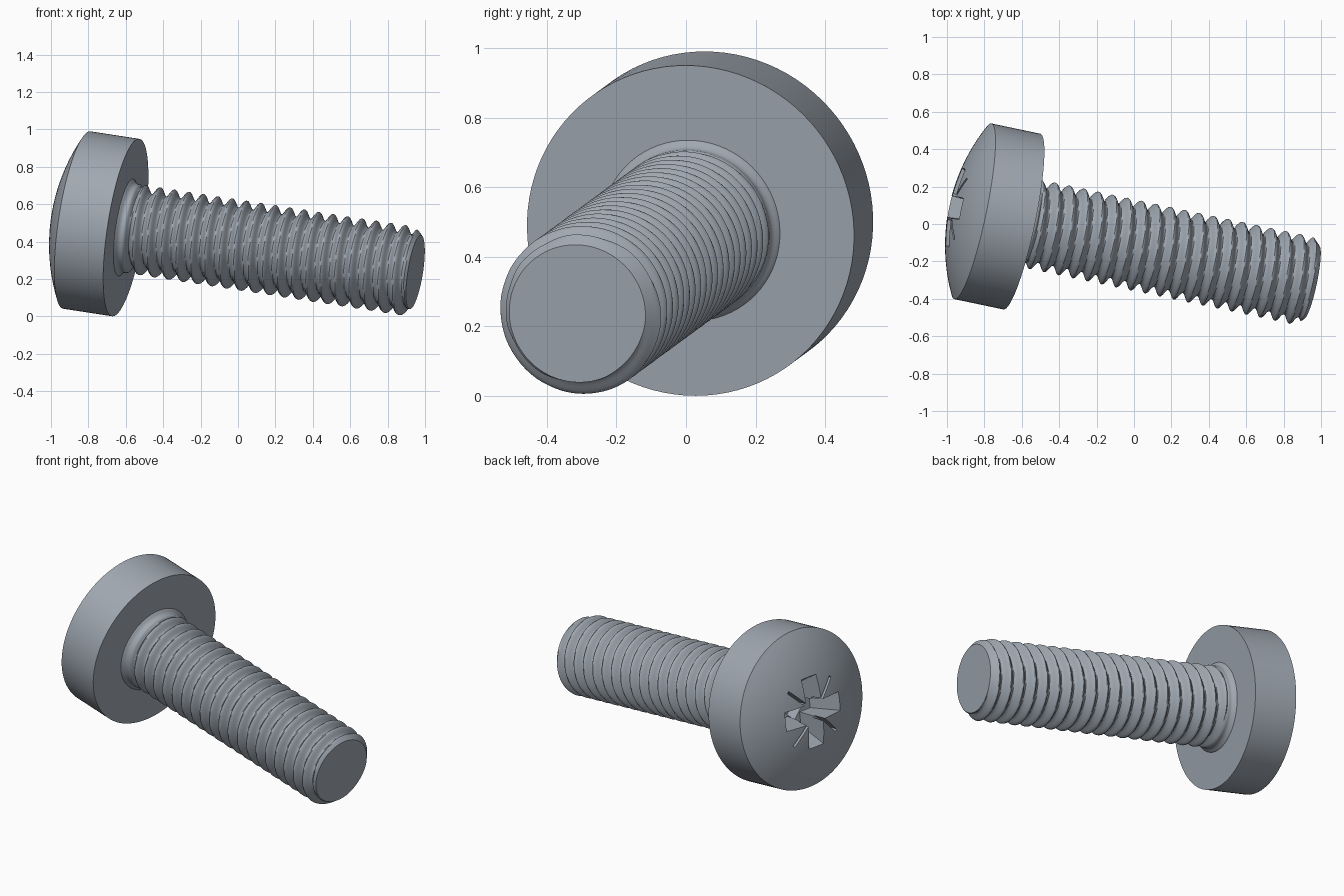
import bpy, bmesh, math
from mathutils import Matrix, Vector

cube = bpy.data.objects.get("Cube")
if cube:
    bpy.data.objects.remove(cube, do_unlink=True)

# Steel colour
steel = bpy.data.materials.new("blue_grey_steel")
steel.use_nodes = True
colour = (0.35, 0.39, 0.44, 1)
steel.diffuse_color = colour
steel.node_tree.nodes["Principled BSDF"].inputs["Base Color"].default_value = colour

# Tilted frame: local z runs from under the head to the tip
axis = Vector((1, -0.21, -0.154)).normalized()
up = (Vector((0, 0, 1)) - axis * axis.z).normalized()
side = up.cross(axis)
frame = Matrix((side, up, axis)).transposed().to_4x4()
frame.translation = (-0.6, 0.013, 0.475)


def make_object(name, bm):
    bmesh.ops.recalc_face_normals(bm, faces=bm.faces[:])
    mesh = bpy.data.meshes.new(name)
    bm.to_mesh(mesh)
    bm.free()
    obj = bpy.data.objects.new(name, mesh)
    bpy.context.collection.objects.link(obj)
    obj.matrix_world = frame
    mesh.materials.append(steel)
    return obj


def turned(name, heights, radius, segments):
    """Closed round body whose radius depends on height index and angle."""
    bm = bmesh.new()
    rings = []
    for i, z in enumerate(heights):
        ring = []
        for k in range(segments):
            a = math.tau * k / segments
            r = radius(i, z, a)
            ring.append(bm.verts.new((r * math.cos(a), r * math.sin(a), z)))
        rings.append(ring)
    for low, high in zip(rings, rings[1:]):
        for k in range(segments):
            n = (k + 1) % segments
            bm.faces.new((low[k], low[n], high[n], high[k]))
    bm.faces.new(rings[0][::-1])
    bm.faces.new(rings[-1])
    return make_object(name, bm)


def smooth(obj, degrees):
    bpy.ops.object.select_all(action='DESELECT')
    obj.select_set(True)
    bpy.context.view_layer.objects.active = obj
    bpy.ops.object.shade_smooth_by_angle(angle=math.radians(degrees))


# Head: flat underside, straight rim, shallow spherical crown
HEAD_R, RIM, CROWN = 0.48, -0.27, 0.12
sphere = (HEAD_R ** 2 + CROWN ** 2) / (2 * CROWN)
cap = math.asin(HEAD_R / sphere)
angles = [cap * (i + 0.2) / 12.2 for i in range(13)]
profile = [(sphere * math.sin(t), RIM - CROWN + sphere * (1 - math.cos(t))) for t in angles]
profile.append((HEAD_R, 0))
head = turned("screw_head", [z for r, z in profile], lambda i, z, a: profile[i][0], 96)


# Cross recess, cut with tapered blocks
def tapered_cutter(name, top, bottom, depth, turn):
    bm = bmesh.new()
    bmesh.ops.create_cube(bm, size=2)
    for v in bm.verts:
        size, z = (top, -0.45) if v.co.z < 0 else (bottom, depth)
        v.co = (v.co.x * size[0], v.co.y * size[1], z)
    bm.transform(Matrix.Rotation(math.radians(turn), 4, 'Z'))
    return make_object(name, bm)


cutters = [tapered_cutter("recess_core_cutter", (0.085, 0.085), (0.05, 0.05), -0.13, 45)]
for turn in (0, 90):
    cutters.append(tapered_cutter("wing_cutter", (0.255, 0.064), (0.13, 0.045), -0.2, turn))
    cutters.append(tapered_cutter("tick_cutter", (0.26, 0.01), (0.22, 0.007), -0.31, turn + 45))
for cutter in cutters:
    cutter.hide_render = True
    cut = head.modifiers.new("recess", 'BOOLEAN')
    cut.operation = 'DIFFERENCE'
    cut.solver = 'EXACT'
    cut.object = cutter
bpy.context.view_layer.update()
baked = bpy.data.meshes.new_from_object(head.evaluated_get(bpy.context.evaluated_depsgraph_get()))
head.modifiers.clear()
head.data = baked
for cutter in cutters:
    bpy.data.objects.remove(cutter, do_unlink=True)
smooth(head, 25)

# Threaded shank: neck collar, helical thread, chamfered tip
PITCH, CREST, ROOT, LENGTH = 0.0797, 0.241, 0.197, 1.6


def shank_radius(i, z, a):
    wave = math.cos(math.tau * (z - 0.134) / PITCH - a)
    thread = (CREST + ROOT) / 2 + (CREST - ROOT) / 2 * wave
    collar = 0.24 + 0.025 * max(0, 1 - max(z, 0) / 0.03) ** 2
    if z > 0.045:
        collar -= (z - 0.045) * 1.6
    body = max(collar, thread if z > 0.05 else ROOT, ROOT)
    return min(body, 0.2 + LENGTH - z)


steps = 252
shank = turned("threaded_shank", [-0.03 + (LENGTH + 0.03) * i / steps for i in range(steps + 1)],
               shank_radius, 72)
smooth(shank, 40)
